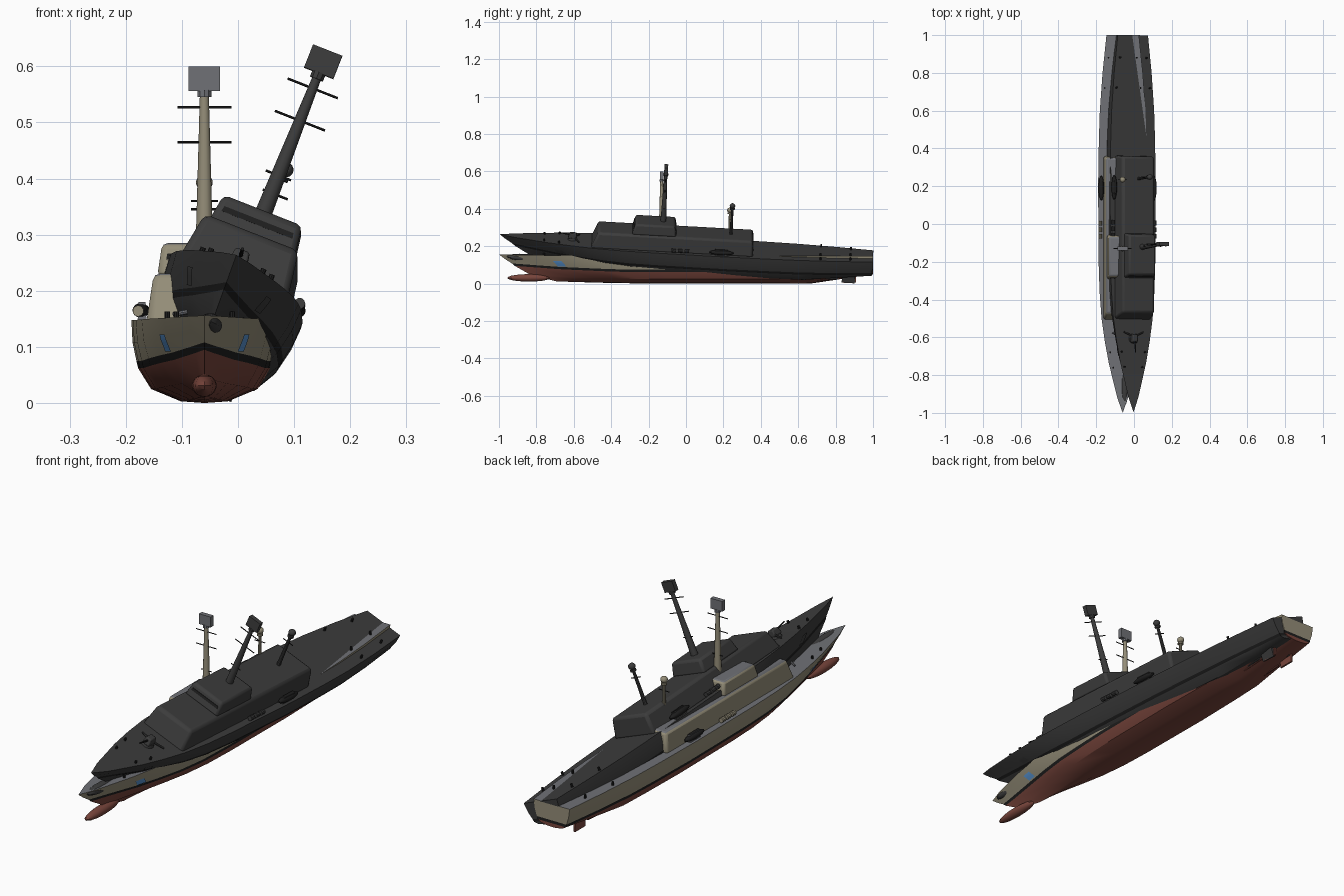
import bpy, bmesh, math
from mathutils import Matrix, Vector
from mathutils.bvhtree import BVHTree

if "Cube" in bpy.data.objects:
    bpy.data.objects.remove(bpy.data.objects["Cube"])


def material(name, rgb):
    m = bpy.data.materials.new(name)
    m.diffuse_color = (*rgb, 1)
    m.use_nodes = True
    m.node_tree.nodes["Principled BSDF"].inputs["Base Color"].default_value = m.diffuse_color
    return m


BEIGE = material("beige paint", (0.30, 0.27, 0.19))
GRAY = material("deck gray", (0.16, 0.165, 0.18))
RED = material("red bottom paint", (0.19, 0.06, 0.045))
BLACK = material("black", (0.013, 0.013, 0.013))
BLUE = material("blue", (0.10, 0.30, 0.65))
DARK = material("dark gray", (0.045, 0.045, 0.045))


def interp(points, t):
    for (a, va), (b, vb) in zip(points, points[1:]):
        if t <= b:
            return va + (vb - va) * (t - a) / (b - a)
    return points[-1][1]


# Plan outline of the deck edge: fraction of length, fraction of half beam
PLAN = [(0, 0), (0.04, 0.22), (0.13, 0.56), (0.19, 0.73), (0.25, 0.86), (0.32, 0.94),
        (0.4, 0.98), (0.6, 1), (0.72, 0.97), (0.8, 0.93), (0.9, 0.82), (1, 0.66)]
# Hull levels: bow y, half beam, z at bow, midship and stern, fineness
LEVELS = [(-1.0, 0.130, 0.156, 0.148, 0.148, 1.0),
          (-0.965, 0.128, 0.130, 0.108, 0.108, 1.12),
          (-0.93, 0.121, 0.108, 0.075, 0.078, 1.3),
          (-0.915, 0.118, 0.095, 0.062, 0.066, 1.35),
          (-0.83, 0.095, 0.046, 0.025, 0.056, 1.5),
          (-0.70, 0.042, 0.014, 0.003, 0.051, 1.6),
          (-0.69, 0.0, 0.012, 0.0, 0.050, 1.0)]


def build_ship(prefix, place, paint):
    """Builds a whole ship in its own frame; paint maps a colour to the one used."""

    def finish(name, bm, mats, bevel=0, smooth=True):
        bmesh.ops.recalc_face_normals(bm, faces=bm.faces)
        me = bpy.data.meshes.new(name)
        bm.to_mesh(me)
        bm.free()
        ob = bpy.data.objects.new(prefix + name, me)
        bpy.context.collection.objects.link(ob)
        for m in mats:
            me.materials.append(paint(m))
        ob.matrix_world = place
        if bevel:
            mod = ob.modifiers.new("bevel", 'BEVEL')
            mod.width, mod.segments = bevel, 2
        if smooth:
            bpy.ops.object.select_all(action='DESELECT')
            ob.select_set(True)
            bpy.context.view_layer.objects.active = ob
            bpy.ops.object.shade_smooth_by_angle(angle=math.radians(30))
        return ob

    def block(name, y0, y1, z0, z1, wb, wt, rake0, rake1, side, roof, bevel=0.008, x=0):
        """Tapered box with its own roof colour."""
        bm = bmesh.new()
        lo = [bm.verts.new((x + sx * wb, y, z0)) for sx, y in ((-1, y0), (1, y0), (1, y1), (-1, y1))]
        hi = [bm.verts.new((x + sx * wt, y, z1)) for sx, y in
              ((-1, y0 + rake0), (1, y0 + rake0), (1, y1 - rake1), (-1, y1 - rake1))]
        bm.faces.new(lo)
        top = bm.faces.new(hi)
        for i in range(4):
            j = (i + 1) % 4
            bm.faces.new((lo[i], lo[j], hi[j], hi[i]))
        top.material_index = 1
        return finish(name, bm, [side, roof], bevel)

    def rod(name, a, b, r0, r1, mat, sides=10):
        """Tapered round bar between two points."""
        a, b = Vector(a), Vector(b)
        bm = bmesh.new()
        bmesh.ops.create_cone(bm, cap_ends=True, segments=sides, radius1=r0, radius2=r1, depth=(b - a).length)
        rot = (b - a).to_track_quat('Z', 'Y').to_matrix().to_4x4()
        bm.transform(Matrix.Translation((a + b) / 2) @ rot)
        return finish(name, bm, [mat])

    def ball(name, pos, size, mat):
        bm = bmesh.new()
        bmesh.ops.create_uvsphere(bm, u_segments=16, v_segments=10, radius=1)
        bm.transform(Matrix.Translation(pos) @ Matrix.Diagonal((*size, 1)))
        return finish(name, bm, [mat])

    # Hull lofted through the levels
    bm = bmesh.new()
    rings = []
    n = len(LEVELS)
    for u in [p[0] for p in PLAN]:
        half = []
        for bow, w, zb, zm, zs, k in LEVELS:
            z = interp([(0, zb), (0.13, zm + (zb - zm) * 0.45), (0.3, zm), (0.8, zm), (1, zs)], u)
            half.append((w * interp(PLAN, u) ** k, bow + (1 - bow) * u, z))
        ring = half + [(-x, y, z) for x, y, z in reversed(half[:-1])]
        rings.append([bm.verts.new(p) for p in ring])
    strip_mat = [0, 0, 1, 2, 2, 2]
    strip_mat += strip_mat[::-1] + [3]
    count = 2 * n - 1
    for r0, r1 in zip(rings, rings[1:]):
        for i in range(count):
            j = (i + 1) % count
            f = bm.faces.new((r0[i], r0[j], r1[j], r1[i]))
            f.material_index = strip_mat[i]
    bm.faces.new(rings[-1][:3] + rings[-1][-3:])
    bm.faces.new(rings[-1][2:4] + rings[-1][-4:-2]).material_index = 1
    bm.faces.new(rings[-1][3:-3]).material_index = 2
    bmesh.ops.remove_doubles(bm, verts=bm.verts, dist=0.0004)
    tree = BVHTree.FromBMesh(bm)
    finish("hull", bm, [BEIGE, BLACK, RED, GRAY])

    # Slanted bow stripe laid on the plating
    for s, side in ((-1, "left"), (1, "right")):
        bm = bmesh.new()
        grid = []
        for i in range(5):
            z = 0.092 + 0.03 * i / 4
            row = []
            for k in range(4):
                y = -0.685 + 0.045 * k / 3 - (z - 0.092) * 0.9
                hit = tree.ray_cast(Vector((s, y, z)), Vector((-s, 0, 0)))[0]
                row.append(bm.verts.new((hit.x + s * 0.003, y, z)))
            grid.append(row)
        for a, b in zip(grid, grid[1:]):
            for k in range(3):
                bm.faces.new((a[k], a[k + 1], b[k + 1], b[k]))
        finish("bow_stripe_" + side, bm, [BLUE])

    # Sonar bulb, rudders and propeller shafts
    ball("sonar_bulb", (0, -0.84, 0.031), (0.022, 0.115, 0.02), RED)
    for s, side in ((-1, "left"), (1, "right")):
        block("rudder_" + side, 0.84, 0.91, 0.006, 0.055, 0.004, 0.005, 0, 0, RED, RED, 0, s * 0.045)
        rod("shaft_" + side, (s * 0.045, 0.6, 0.012), (s * 0.045, 0.82, 0.026), 0.004, 0.004, RED)

    # Deckhouse, bridge and bridge windows
    block("deckhouse", -0.51, 0.36, 0.14, 0.231, 0.104, 0.09, 0.035, 0.008, BEIGE, GRAY, 0.012)
    block("bridge", -0.295, -0.055, 0.225, 0.285, 0.084, 0.075, 0.018, 0.012, BEIGE, GRAY, 0.01)
    block("bridge_windows", -0.2875, -0.27, 0.256, 0.266, 0.068, 0.066, 0.003, 0, BLACK, BLACK, 0)

    # Main mast with yards and radar
    my = -0.13
    rod("main_mast", (0, my, 0.28), (0, my, 0.55), 0.0155, 0.008, BEIGE, 12)
    for z, w in ((0.36, 0.024), (0.465, 0.048), (0.527, 0.048)):
        rod("yard", (-w, my, z), (w, my, z), 0.0022, 0.0022, BLACK, 6)
    rod("radar_mount", (0, my, 0.545), (0, my, 0.558), 0.013, 0.013, GRAY)
    block("radar", my - 0.01, my + 0.01, 0.556, 0.6, 0.028, 0.028, 0, 0, GRAY, GRAY, 0)

    # Aft mast with dome
    ay = 0.235
    rod("aft_mast", (0, ay, 0.225), (0, ay, 0.39), 0.0085, 0.006, BEIGE)
    rod("aft_mast_ring", (0, ay, 0.372), (0, ay, 0.38), 0.013, 0.013, BEIGE)
    ball("aft_dome", (0, ay, 0.393), (0.015, 0.015, 0.014), BEIGE)
    rod("aft_yard", (-0.024, ay, 0.345), (0.024, ay, 0.345), 0.0022, 0.0022, BLACK, 6)

    # Bow gun with its breakwater
    rod("gun_base", (0, -0.61, 0.145), (0, -0.61, 0.163), 0.026, 0.022, GRAY, 14)
    block("gun_house", -0.635, -0.585, 0.16, 0.188, 0.018, 0.013, 0.01, 0.004, GRAY, GRAY, 0.004)
    rod("gun_barrel", (0, -0.625, 0.177), (0, -0.685, 0.186), 0.004, 0.003, BLACK, 8)
    for s in (-1, 1):
        rod("gun_arm", (0, -0.60, 0.168), (s * 0.055, -0.575, 0.158), 0.005, 0.004, GRAY, 8)

    # Boats, life raft canisters and bollards on both sides
    for s, side in ((-1, "left"), (1, "right")):
        ball("boat_" + side, (s * 0.113, 0.19, 0.165), (0.015, 0.066, 0.013), BLACK)
        block("boat_cradle_" + side, 0.155, 0.225, 0.145, 0.18, 0.008, 0.006, 0, 0, GRAY, BLACK, 0, s * 0.111)
        for i in range(3):
            y = -0.065 + 0.035 * i
            rod("raft_canister", (s * 0.118, y - 0.012, 0.164), (s * 0.118, y + 0.012, 0.164), 0.010, 0.010, BEIGE)
        for y, x in ((-0.76, 0.05), (-0.68, 0.066), (0.72, 0.095), (0.88, 0.075)):
            rod("bollard", (s * x, y, 0.145), (s * x, y, 0.163), 0.005, 0.005, BLACK, 8)


# Upright painted ship
build_ship("painted_", Matrix.Translation((-0.06, 0, 0)), lambda m: m)

# Dark twin, heeled over with its bow raised
heel = Matrix.Rotation(math.radians(-3.15), 4, 'X') @ Matrix.Rotation(math.radians(21.5), 4, 'Y')
build_ship("dark_", Matrix.Translation((-0.06, -0.006, 0.064)) @ heel,
           lambda m: BLACK if m is BLACK else DARK)
